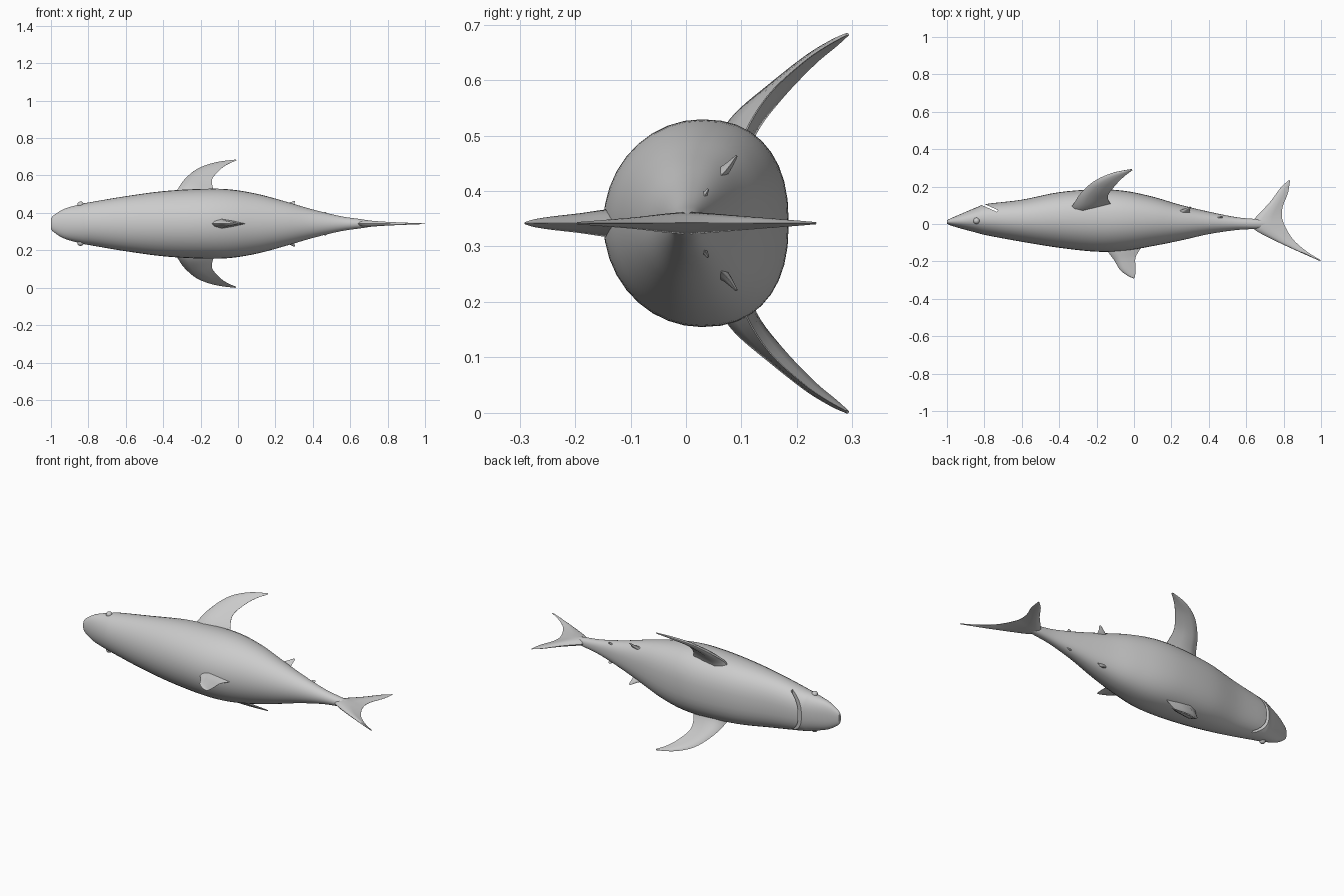
import bpy, bmesh, math
from mathutils import Vector

if "Cube" in bpy.data.objects:
    bpy.data.objects.remove(bpy.data.objects["Cube"])

ZC = 0.342  # height of the symmetry plane


def smooth(rows, n):
    """Catmull-Rom interpolation through rows of numbers."""
    out = []
    for i in range(len(rows) - 1):
        p = [rows[max(0, min(len(rows) - 1, i + k))] for k in (-1, 0, 1, 2)]
        for s in range(n):
            t = s / n
            out.append([0.5 * (2 * b + (c - a) * t + (2 * a - 5 * b + 4 * c - d) * t * t
                               + (3 * b - a - 3 * c + d) * t ** 3) for a, b, c, d in zip(*p)])
    return out + [list(rows[-1])]


def loft(name, rings):
    """Skin closed rings of points and cap both ends."""
    bm = bmesh.new()
    vs = [[bm.verts.new(p) for p in r] for r in rings]
    n = len(vs[0])
    for a, b in zip(vs, vs[1:]):
        for i in range(n):
            j = (i + 1) % n
            bm.faces.new((a[i], a[j], b[j], b[i]))
    bm.faces.new(vs[0])
    bm.faces.new(vs[-1])
    bmesh.ops.recalc_face_normals(bm, faces=bm.faces)
    me = bpy.data.meshes.new(name)
    bm.to_mesh(me)
    bm.free()
    ob = bpy.data.objects.new(name, me)
    bpy.context.collection.objects.link(ob)
    shade(ob)
    return ob


def shade(ob):
    bpy.ops.object.select_all(action='DESELECT')
    ob.select_set(True)
    bpy.context.view_layer.objects.active = ob
    bpy.ops.object.shade_smooth_by_angle(angle=math.radians(50))


def fin(name, sections, normal, side=1, n=5):
    """Sections: leading x,y,z, trailing x,y,z, half thickness; z is relative to ZC."""
    rings = []
    nrm = Vector(normal)
    for s in smooth(sections, n):
        a, b, t = Vector(s[:3]), Vector(s[3:6]), max(s[6], 0.001)
        ring = []
        for u, h in ((0, 0), (.08, .55), (.3, 1), (.65, .6), (1, .04),
                     (1, -.04), (.65, -.6), (.3, -1), (.08, -.55)):
            p = a.lerp(b, u) + nrm * (t * h)
            ring.append((p.x, p.y, ZC + side * p.z))
        rings.append(ring)
    return loft(name, rings)


# Body: x, belly y, back y, half width
body_rows = [(-1.0, .020, .002, .028), (-.985, .028, -.006, .045), (-.93, .052, -.023, .079),
             (-.84, .090, -.047, .105), (-.79, .107, -.060, .115), (-.6, .130, -.095, .147),
             (-.4, .170, -.127, .174), (-.2, .185, -.148, .186), (-.05, .177, -.143, .184),
             (.1, .146, -.118, .160), (.25, .102, -.088, .120), (.4, .066, -.054, .076),
             (.55, .036, -.032, .040), (.66, .026, -.026, .024), (.72, .018, -.018, .014)]
rings = []
for x, top, bot, w in smooth(body_rows, 5):
    c = bot + (top - bot) * .53
    ring = []
    for i in range(36):
        a = 2 * math.pi * i / 36
        ca, sa = math.cos(a), math.sin(a)
        e = .85 if sa > 0 else 1.0
        ry = top - c if sa > 0 else c - bot
        ring.append((x, c + ry * math.copysign(abs(sa) ** e, sa),
                     ZC + w * math.copysign(abs(ca) ** e, ca)))
    rings.append(ring)
body = loft("body", rings)

# Mouth: slanted slot cut across the underside of the snout
bpy.ops.mesh.primitive_cube_add(size=1, location=(-.785, .094, ZC), rotation=(0, 0, math.radians(-24)))
cutter = bpy.context.object
cutter.name = "mouth_cutter"
cutter.scale = (.12, .011, .4)
cutter.hide_render = True
cutter.hide_viewport = True
cutter.display_type = 'WIRE'
cut = body.modifiers.new("mouth", 'BOOLEAN')
cut.operation = 'DIFFERENCE'
cut.solver = 'EXACT'
cut.object = cutter

for side, tag in ((1, "left"), (-1, "right")):
    # Pectoral fins
    fin("pectoral_fin_" + tag, [
        (-.36, .075, .120, -.10, .090, .120, .040),
        (-.325, .105, .180, -.13, .115, .180, .027),
        (-.285, .165, .238, -.138, .155, .238, .018),
        (-.215, .228, .295, -.095, .212, .290, .012),
        (-.12, .272, .327, -.055, .252, .318, .008),
        (-.015, .293, .342, -.008, .288, .338, .003)], (0, .72, -.69), side)
    # Pelvic fins
    fin("pelvic_fin_" + tag, [
        (.20, .055, .085, .30, .050, .075, .014),
        (.255, .075, .102, .298, .072, .095, .008),
        (.297, .092, .122, .306, .090, .120, .002)], (0, .75, -.66), side, 3)
    # Small rear finlets
    fin("rear_finlet_" + tag, [
        (.42, .030, .045, .475, .028, .040, .008),
        (.465, .040, .062, .472, .040, .060, .002)], (0, .75, -.66), side, 3)
    # Eyes
    bpy.ops.mesh.primitive_uv_sphere_add(segments=16, ring_count=10, radius=.017,
                                         location=(-.842, .017, ZC + side * .102))
    bpy.context.object.name = "eye_" + tag
    shade(bpy.context.object)

# Dorsal fin
fin("dorsal_fin", [
    (-.16, -.110, 0, .06, -.095, 0, .030),
    (-.135, -.155, 0, .03, -.140, 0, .024),
    (-.105, -.195, 0, .008, -.180, 0, .018),
    (-.075, -.245, 0, .008, -.235, 0, .012),
    (-.035, -.276, 0, .007, -.268, 0, .007),
    (-.002, -.291, 0, .003, -.289, 0, .002)], (0, 0, 1))

# Tail fin, swept from the belly-side lobe tip to the longer back-side lobe tip
fin("tail_fin", [
    (.829, .235, 0, .834, .232, 0, .002),
    (.785, .195, 0, .823, .165, 0, .006),
    (.725, .115, 0, .797, .100, 0, .012),
    (.650, .035, 0, .790, .050, 0, .018),
    (.630, .000, 0, .798, .010, 0, .020),
    (.650, -.034, 0, .825, -.045, 0, .017),
    (.745, -.085, 0, .862, -.095, 0, .011),
    (.870, -.143, 0, .928, -.150, 0, .006),
    (.992, -.197, 0, 1.0, -.194, 0, .002)], (0, 0, 1))
